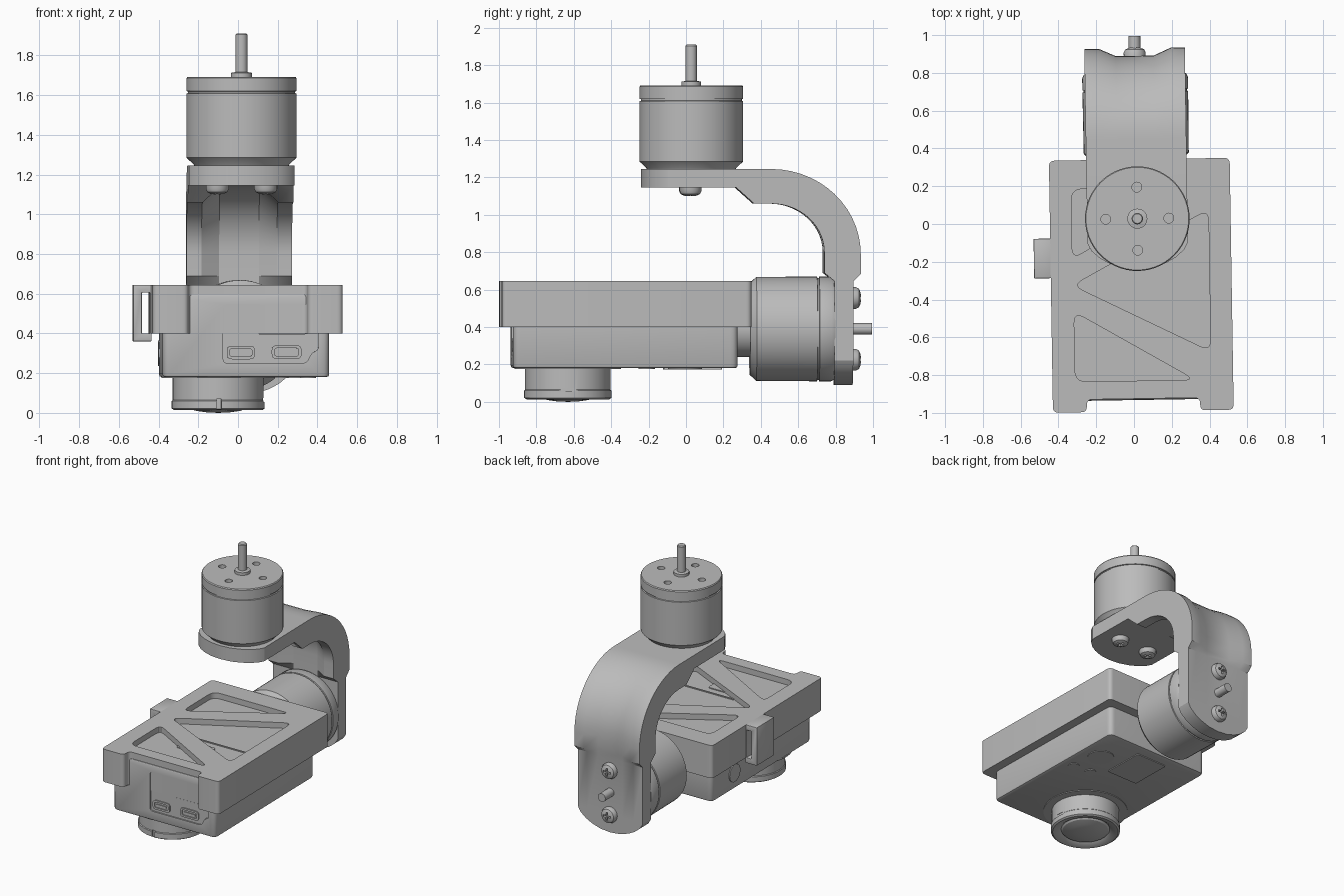
import bpy, bmesh
from math import sin, cos, pi, radians
from mathutils import Matrix, Vector

cube = bpy.data.objects.get("Cube")
if cube:
    bpy.data.objects.remove(cube)

grey = bpy.data.materials.new("mid_grey")
grey.use_nodes = True
grey.diffuse_color = (0.5, 0.5, 0.5, 1)
grey.node_tree.nodes["Principled BSDF"].inputs["Base Color"].default_value = (0.5, 0.5, 0.5, 1)

TURN = 0.016   # slight yaw of the whole assembly
CX = 0.018     # common centre line of the motors and arm
MZ = 0.39      # height of the tilt motor axis
AXES = {"z": Matrix(), "y": Matrix.Rotation(-pi / 2, 4, "X"), "x": Matrix.Rotation(pi / 2, 4, "Y")}


def finish(name, bm):
    """Turn a bmesh into a shaded object."""
    bmesh.ops.recalc_face_normals(bm, faces=bm.faces)
    mesh = bpy.data.meshes.new(name)
    bm.to_mesh(mesh)
    bm.free()
    obj = bpy.data.objects.new(name, mesh)
    bpy.context.collection.objects.link(obj)
    mesh.materials.append(grey)
    obj.rotation_euler.z = TURN
    return obj


def activate(obj):
    bpy.ops.object.select_all(action="DESELECT")
    obj.select_set(True)
    bpy.context.view_layer.objects.active = obj


def bevel(obj, width, segments=2):
    mod = obj.modifiers.new("bevel", "BEVEL")
    mod.width, mod.segments, mod.limit_method, mod.angle_limit = width, segments, "ANGLE", radians(40)
    activate(obj)
    bpy.ops.object.modifier_apply(modifier=mod.name)
    return obj


def cut(obj, cutter):
    mod = obj.modifiers.new("cut", "BOOLEAN")
    mod.operation, mod.object, mod.solver = "DIFFERENCE", cutter, "EXACT"
    activate(obj)
    bpy.ops.object.modifier_apply(modifier=mod.name)
    bpy.data.objects.remove(cutter)


def rounded(points, d, steps=5):
    """Round every corner of a polygon, starting d away from it."""
    out = []
    for i, p in enumerate(points):
        p, a, b = Vector(p), Vector(points[i - 1]), Vector(points[(i + 1) % len(points)])
        s, e = p + (a - p).normalized() * d, p + (b - p).normalized() * d
        for k in range(steps + 1):
            t = k / steps
            out.append(s * (1 - t) ** 2 + p * 2 * t * (1 - t) + e * t * t)
    return out


def rect(u0, u1, v0, v1, d=0.0):
    pts = [(u0, v0), (u1, v0), (u1, v1), (u0, v1)]
    return rounded(pts, d) if d else pts


def prism(name, outline, lo, hi, axis="z"):
    """Extrude an outline between two planes along an axis."""
    place = {"z": lambda u, v, w: (u, v, w), "y": lambda u, v, w: (u, w, v), "x": lambda u, v, w: (w, u, v)}[axis]
    bm = bmesh.new()
    a = [bm.verts.new(place(p[0], p[1], lo)) for p in outline]
    b = [bm.verts.new(place(p[0], p[1], hi)) for p in outline]
    bm.faces.new(a)
    bm.faces.new(b[::-1])
    for i in range(len(a)):
        bm.faces.new((a[i - 1], a[i], b[i], b[i - 1]))
    return finish(name, bm)


def lathe(name, profile, at, axis="z", steps=56):
    """Spin (radius, height) points about an axis."""
    bm = bmesh.new()
    verts = [bm.verts.new((r, 0, h)) for r, h in profile]
    edges = [bm.edges.new(pair) for pair in zip(verts, verts[1:])]
    bmesh.ops.spin(bm, geom=verts + edges, cent=(0, 0, 0), axis=(0, 0, 1), angle=2 * pi, steps=steps)
    bmesh.ops.remove_doubles(bm, verts=bm.verts, dist=1e-5)
    bm.transform(Matrix.Translation(at) @ AXES[axis])
    return finish(name, bm)


def disc(name, r, h0, h1, at, axis="z", steps=40):
    return lathe(name, [(0, h0), (r, h0), (r, h1), (0, h1)], at, axis, steps)


# Mounting frame: one block with two front posts and three truss openings
frame = prism("mounting_frame", rounded([
    (-0.445, -0.992), (-0.265, -0.992), (-0.265, -0.925), (0.335, -0.925),
    (0.335, -0.992), (0.512, -0.992), (0.512, 0.342), (-0.445, 0.342)], 0.03), 0.4, 0.645)
for tri in ([(-0.33, -0.18), (0.3, 0.19), (-0.33, 0.19)],
            [(-0.33, -0.32), (0.395, -0.68), (0.395, 0.07)],
            [(-0.325, -0.83), (0.31, -0.83), (-0.325, -0.46)]):
    cut(frame, prism("opening_cutter", rounded(tri, 0.06), 0.603, 0.7))

# Side strap loop
loop = prism("strap_loop", rect(-0.533, -0.44, 0.36, 0.645), -0.28, -0.07, "y")
cut(loop, prism("loop_cutter", rect(-0.488, -0.448, 0.4, 0.605), -0.4, 0.1, "y"))
bevel(loop, 0.01)

# Camera body with a recessed port panel
body = bevel(prism("camera_body", rect(-0.395, 0.445, -0.932, 0.27, 0.04), 0.18, 0.6), 0.015)
cut(body, prism("panel_cutter", rounded([
    (-0.09, 0.25), (0.33, 0.25), (0.36, 0.31), (0.39, 0.31), (0.39, 0.545), (-0.09, 0.545)], 0.025),
    -1.0, -0.922, "y"))
cut(body, prism("card_slot_cutter", rect(0.085, 0.33, 0.398, 0.425, 0.01), -1.0, -0.9, "y"))
for side, u0, u1, v0 in (("small", -0.07, 0.07, 0.27), ("large", 0.155, 0.305, 0.272)):
    port = prism(side + "_port", rect(u0, u1, v0, v0 + 0.068, 0.025), -0.93, -0.92, "y")
    cut(port, prism("port_cutter", rect(u0 + 0.014, u1 - 0.014, v0 + 0.014, v0 + 0.054, 0.015), -1.0, -0.921, "y"))
    prism(side + "_port_tongue", rect(u0 + 0.03, u1 - 0.03, v0 + 0.028, v0 + 0.04), -0.928, -0.915, "y")
prism("top_label", rect(-0.09, 0.15, -0.62, -0.49, 0.02), 0.6, 0.61)
prism("top_ridge", rect(-0.1, 0.38, -0.435, -0.425), 0.6, 0.61)

# Small flush features on the underside and side
prism("bottom_cover", rect(-0.12, 0.13, -0.12, 0.19, 0.01), 0.174, 0.185)
disc("large_bottom_button", 0.09, 0.175, 0.185, (0.29, -0.01, 0))
for i, (x, y) in enumerate(((0.35, -0.22), (0.21, -0.21))):
    disc(f"small_bottom_button_{i}", 0.04, 0.175, 0.185, (x, y, 0))
disc("side_button", 0.065, -0.402, -0.38, (0, 0.0, 0.3), "x")

# Lens barrel with domed glass
disc("lens_flange", 0.285, 0.175, 0.185, (-0.11, -0.63, 0))
lens = lathe("lens_barrel", [
    (0, 0), (0.06, 0.003), (0.11, 0.01), (0.155, 0.024), (0.165, 0.035), (0.185, 0.02), (0.222, 0.014),
    (0.234, 0.022), (0.234, 0.06), (0.229, 0.065), (0.229, 0.19), (0, 0.19)], (-0.11, -0.63, 0))
cut(lens, prism("lens_notch_cutter", rect(-0.122, -0.098, -1, -0.85), 0.02, 0.07))
cut(lens, prism("lens_side_notch_cutter", rect(0.115, 0.3, -0.68, -0.58), 0.055, 0.075))

# Pan motor on top, with four mounting holes
pan = lathe("pan_motor", [
    (0, 1.24), (0.235, 1.24), (0.24, 1.25), (0.277, 1.285), (0.277, 1.608), (0.27, 1.61), (0.27, 1.618),
    (0.277, 1.62), (0.277, 1.685), (0.272, 1.692), (0, 1.692)], (CX, 0.028, 0))
for i in range(4):
    a = i * pi / 2
    cut(pan, disc("hole_cutter", 0.026, 1.64, 1.75, (CX + 0.167 * cos(a), 0.028 + 0.167 * sin(a), 0), steps=20))
SHAFT = [(0, -0.02), (0.053, -0.02), (0.053, 0.02), (0.03, 0.024), (0.03, 0.212), (0.025, 0.218), (0, 0.218)]
lathe("pan_shaft", SHAFT, (CX, 0.028, 1.692), steps=28)

# Tilt motor between the camera and the arm
lathe("tilt_motor", [
    (0, 0.34), (0.245, 0.34), (0.278, 0.375), (0.28, 0.7), (0.273, 0.702), (0.273, 0.71), (0.28, 0.712),
    (0.28, 0.775), (0.27, 0.795), (0, 0.795)], (CX, 0, MZ), "y")
disc("tilt_shaft", 0.031, 0.85, 0.995, (CX, 0, MZ), "y", 28)
disc("tilt_hub", 0.15, 0.25, 0.35, (CX, 0, MZ), "y")


# Curved arm: thin web in the middle, thicker ribs along both sides
def arm_profile(yo, yi, zi, n=14):
    angles = [k / n * pi / 2 for k in range(n + 1)]
    outer = [(0.45 + (yo - 0.45) * sin(a), 0.79 + 0.455 * cos(a)) for a in angles]
    inner = [(0.45 + (yi - 0.45) * cos(a), 0.8 + (zi - 0.8) * sin(a)) for a in angles]
    return ([(-0.1, 1.245)] + outer + [(yo, 0.685), (0.89, 0.645), (0.89, 0.22), (0.79, 0.22), (0.79, 0.645),
            (yi, 0.69)] + inner + [(0.36, zi), (0.265, 1.145), (-0.1, 1.145)])


rib, web = arm_profile(0.93, 0.735, 1.06), arm_profile(0.89, 0.79, 1.145)
bm = bmesh.new()
rows = []
for x, prof in ((-0.266, rib), (-0.19, rib), (-0.1, web), (0.1, web), (0.19, rib), (0.266, rib)):
    rows.append([bm.verts.new((CX + x, y, z)) for y, z in prof])
for a, b in zip(rows, rows[1:]):
    for i in range(len(a)):
        bm.faces.new((a[i - 1], a[i], b[i], b[i - 1]))
bm.faces.new(rows[0])
bm.faces.new(rows[-1][::-1])
finish("curved_arm", bm)

# Rounded plate ends of the arm
half = [(0.266, 0.14), (0.245, 0.1), (0.2, 0.06), (0.15, 0.032), (0.08, 0.008), (0, 0)]
tip = half + [(-u, v) for u, v in half[-2::-1]]
prism("arm_top_end", [(CX + u, v - 0.24) for u, v in tip], 1.145, 1.245)
prism("arm_bottom_end", [(CX + u, v * 0.93 + 0.09) for u, v in tip], 0.79, 0.89, "y")

# Domed cross-head screws
SCREW = [(0, -0.01), (0.058, -0.01), (0.058, 0.018), (0.05, 0.034), (0.03, 0.043), (0, 0.047)]
for s in (-1, 1):
    back = lathe(f"tilt_screw_{s}", SCREW, (CX, 0.89, MZ + s * 0.165), "y", 28)
    under = lathe(f"pan_screw_{s}", [(r, -h) for r, h in SCREW], (CX + s * 0.122, 0.022, 1.145), "z", 28)
    for du, dv in ((0.03, 0.007), (0.007, 0.03)):
        z, x = MZ + s * 0.165, CX + s * 0.122
        cut(back, prism("cross_cutter", rect(CX - du, CX + du, z - dv, z + dv), 0.915, 1, "y"))
        cut(under, prism("cross_cutter", rect(x - du, x + du, 0.022 - dv, 0.022 + dv), 1.0, 1.12))

# Smooth curved surfaces, keep hard edges
for obj in bpy.context.collection.objects:
    if obj.type == "MESH" and grey.name in obj.data.materials:
        activate(obj)
        bpy.ops.object.shade_smooth_by_angle(angle=radians(30))
